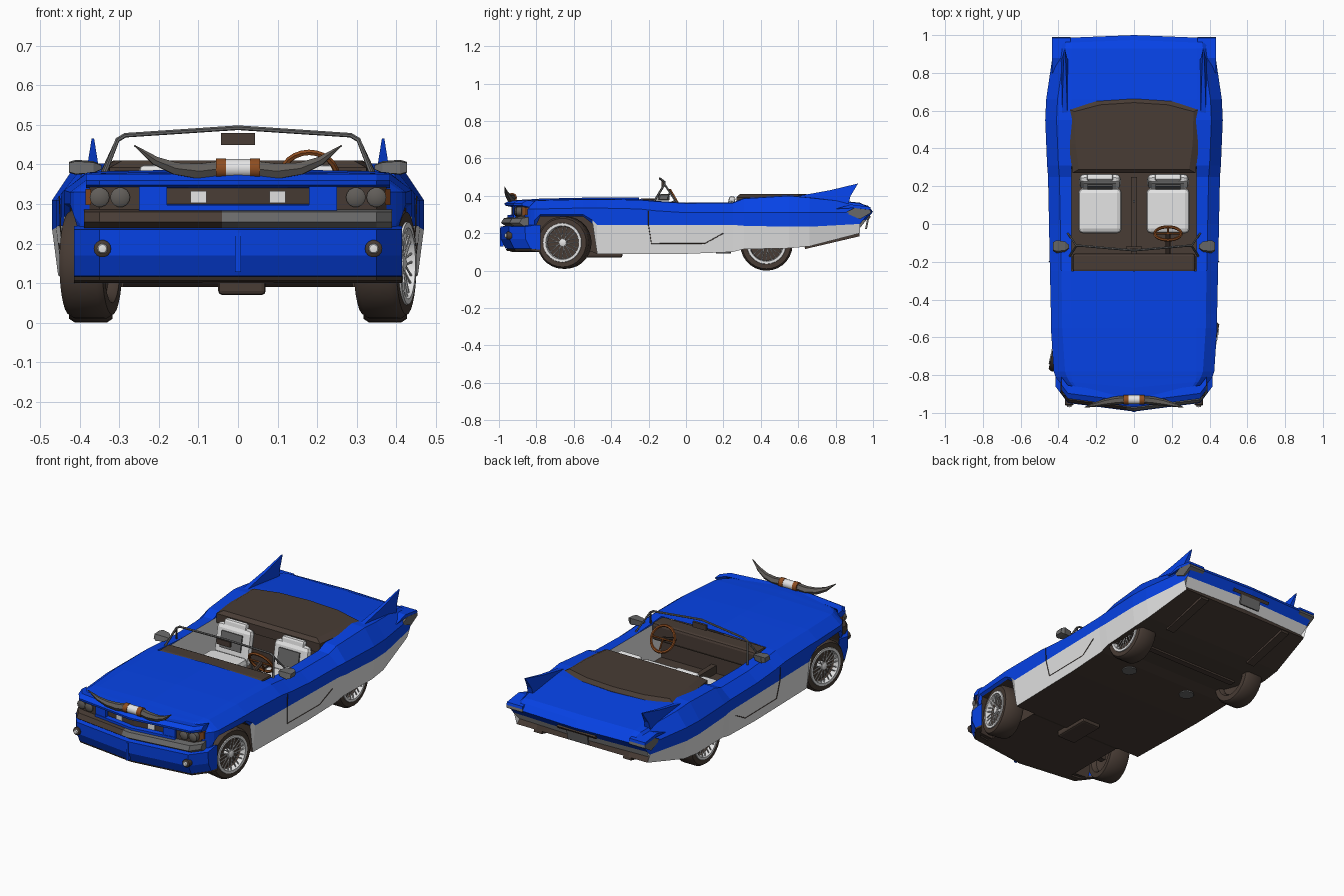
import bpy, bmesh, math
from mathutils import Matrix
if "Cube" in bpy.data.objects:
    bpy.data.objects.remove(bpy.data.objects["Cube"], do_unlink=True)

def colour(name, rgb):
    mat = bpy.data.materials.new(name)
    mat.diffuse_color = (*rgb, 1)
    mat.use_nodes = True
    mat.node_tree.nodes["Principled BSDF"].inputs["Base Color"].default_value = (*rgb, 1)
    return mat

BLUE = colour("body_blue", (0.002, 0.058, 0.83))
LIGHT = colour("light_grey", (0.78, 0.78, 0.78))
BROWN = colour("dark_brown", (0.065, 0.045, 0.035))
METAL = colour("dark_metal", (0.14, 0.14, 0.14))
TAN = colour("wood_tan", (0.27, 0.075, 0.015))
HORN = colour("horn_taupe", (0.12, 0.11, 0.1))
MIRRORED = (("left", 1), ("right", -1))

def finish(name, data, matrix, smooth):
    obj = bpy.data.objects.new(name, data)
    bpy.context.collection.objects.link(obj)
    obj.matrix_world = matrix or Matrix()
    bpy.ops.object.select_all(action='DESELECT')
    obj.select_set(True)
    bpy.context.view_layer.objects.active = obj
    if obj.type == 'CURVE':
        bpy.ops.object.convert(target='MESH')
    if smooth:
        bpy.ops.object.shade_smooth_by_angle(angle=math.radians(40))
    return obj

def make(name, verts, faces, mats, slots=None, smooth=False, matrix=None):
    mesh = bpy.data.meshes.new(name)
    mesh.from_pydata(verts, [], faces)
    for mat in mats:
        mesh.materials.append(mat)
    if slots:
        mesh.polygons.foreach_set("material_index", slots)
    bm = bmesh.new()
    bm.from_mesh(mesh)
    bmesh.ops.remove_doubles(bm, verts=bm.verts, dist=0.0005)
    bmesh.ops.dissolve_degenerate(bm, edges=bm.edges, dist=0.0001)
    bmesh.ops.recalc_face_normals(bm, faces=bm.faces)
    bm.to_mesh(mesh)
    bm.free()
    return finish(name, mesh, matrix, smooth)

def loft(name, rings, mat, closed=True, **extra):
    n = len(rings[0])
    faces = [(r * n + i, r * n + (i + 1) % n, r * n + n + (i + 1) % n, r * n + n + i)
             for r in range(len(rings) - 1) for i in range(n)]
    if closed:
        faces += [tuple(range(n)), tuple(range(len(rings) * n - n, len(rings) * n))]
    return make(name, [p for ring in rings for p in ring], faces, [mat], **extra)

def box(name, centre, size, mat, tilt=0, bevel=0):
    x, y, z = (s / 2 for s in size)
    rings = [[(-x, -y, h), (x, -y, h), (x, y, h), (-x, y, h)] for h in (-z, z)]
    obj = loft(name, rings, mat, matrix=Matrix.Translation(centre) @ Matrix.Rotation(tilt, 4, 'X'))
    if bevel:
        mod = obj.modifiers.new("soft_edges", 'BEVEL')
        mod.width, mod.segments = bevel, 2

def lathe(name, profile, mat, matrix, seg=28):
    turns = [math.tau * k / seg for k in range(seg + 1)]
    rings = [[(x, r * math.cos(a), r * math.sin(a)) for r, x in profile] for a in turns]
    loft(name, rings, mat, closed=False, smooth=True, matrix=matrix)

def tube(name, paths, radius, mat, matrix=None, cyclic=False):
    data = bpy.data.curves.new(name, 'CURVE')
    data.dimensions = '3D'
    data.bevel_depth, data.bevel_resolution, data.use_fill_caps = radius, 1, True
    data.materials.append(mat)
    for path in paths:
        spline = data.splines.new('POLY')
        spline.points.add(len(path) - 1)
        spline.use_cyclic_u = cyclic
        for point, p in zip(spline.points, path):
            point.co, point.radius = (*p[:3], 1), (p[3] if len(p) > 3 else 1)
    finish(name, data, matrix, True)

def nose(x):
    return -.93 + .13 * abs(x) + 1.2 * max(0, abs(x) - .35)

def bar(name, xs, profile, mat):
    loft(name, [[(x, nose(x) - d, z) for d, z in profile] for x in xs], mat)

# Body shell: y, centre top, edge top, half width, shoulder, colour split, sill
STATIONS = [
    (-.86, .375, .365, .37, .33, .25, .11), (-.83, .38, .37, .4, .33, .25, .1),
    (-.81, .382, .372, .415, .33, .27, .22), (-.78, .385, .375, .425, .33, .3, .29),
    (-.55, .39, .38, .44, .335, .3, .29), (-.5, .39, .38, .44, .335, .27, .25),
    (-.475, .39, .38, .44, .335, .245, .09), (-.25, .39, .378, .445, .33, .245, .09),
    (-.16, .385, .37, .447, .32, .245, .09), (0, .38, .36, .45, .31, .245, .09),
    (.25, .38, .362, .455, .31, .245, .1), (.31, .39, .385, .46, .31, .24, .115),
    (.55, .395, .4, .47, .31, .235, .12), (.66, .39, .39, .465, .31, .235, .13),
    (.93, .36, .36, .425, .31, .25, .2), (1, .345, .345, .42, .315, .27, .225)]

def section(y, zc, ze, w, zs, split, sill, spread=1):
    flat = sill if y > 0 else min(sill, .1)
    half = [(0, zc), (min(.33, w - .075), ze + .003), (w - .06, ze), (w, zs), (w, split),
            (w - .015, sill), (.29, sill), (.29, flat), (0, flat)]
    ring = []
    for x, z in half:
        x *= spread
        sweep = max(0, -.8 - y) * 1.2 * (1 - x / .4)
        under = .8 * abs(z - .315) + .04 * x if y > .97 else 0
        ring.append((x, y - sweep - under, z))
    return ring

halves = [section(*STATIONS[0], 0)] + [section(*s) for s in STATIONS] + [section(*STATIONS[-1], 0)]
verts, faces, slots = [], [], []
for side in (1, -1):
    for r, (a, b) in enumerate(zip(halves, halves[1:])):
        y = (a[4][1] + b[4][1]) / 2
        for i in range(8):
            if i > 0 or not -.25 < y < .31:  # leaves the cockpit open
                faces.append(tuple(range(len(verts), len(verts) + 4)))
                verts += [(side * p[0], p[1], p[2]) for p in (a[i], a[i + 1], b[i + 1], b[i])]
                slots.append(2 if i > 4 or r == 0 else 1 if i == 4 and y > -.5 else 0)
make("body_shell", verts, faces, [BLUE, LIGHT, BROWN], slots)

# Cockpit tub with pale door panels, folded roof cover
tub = [(x, y, z) for z in (.15, .365) for x, y in ((-.33, -.25), (.33, -.25), (.33, .31), (-.33, .31))]
make("cockpit_tub", tub, [(0, 1, 2, 3), (0, 1, 5, 4), (1, 2, 6, 5), (2, 3, 7, 6), (3, 0, 4, 7)],
     [BROWN, LIGHT], [0, 0, 1, 0, 1])
outline = [(.325, .27), (.345, .42), (.35, .61), (.2, .65), (0, .663)]
outline += [(-x, y) for x, y in reversed(outline[:-1])]
loft("folded_roof", [[(x * s, .46 + (y - .46) * s, z) for x, y in outline]
                     for s, z in ((1, .34), (1, .392), (.9, .41))], BROWN)

# Dashboard, rear plate and underside blocks
box("dashboard", (0, -.205, .335), (.65, .1, .1), BROWN, bevel=.015)
box("centre_tunnel", (0, 0, .17), (.03, .5, .05), BROWN)
box("gear_lever", (0, .12, .22), (.012, .012, .08), METAL)
box("number_plate", (0, .968, .25), (.13, .01, .055), METAL, -.2)
box("rear_slot", (0, .978, .285), (.24, .012, .018), BROWN, -.65)
box("oil_pan", (.01, -.45, .09), (.12, .22, .04), BROWN, bevel=.01)
box("bumper_ridge", (0, -.985, .178), (.014, .02, .1), BLUE)
for label, y in (("front", -.65), ("rear", .43)):
    box(label + "_axle", (0, y, .125), (.66, .035, .035), BROWN)

# Steering wheel and windscreen frame
tilted = Matrix.Translation((.18, -.05, .37)) @ Matrix.Rotation(-math.pi / 3, 4, 'X')
circle = [(.07 * math.cos(a), .07 * math.sin(a), 0) for a in (math.tau * k / 24 for k in range(24))]
tube("steering_wheel", [circle], .008, TAN, tilted, True)
tube("steering_spokes", [[(0, 0, 0), circle[k]] for k in (0, 12, 6)], .005, TAN, tilted)
tube("steering_column", [[(.18, -.05, .37), (.18, -.2, .31)]], .012, BROWN)
arch = [(-.34, -.17, .37), (-.305, -.115, .462), (-.285, -.115, .474), (0, -.14, .493)]
tube("windscreen_frame", [arch + [(-x, y, z) for x, y, z in reversed(arch[:-1])]], .006, METAL)
box("rear_view_mirror", (0, -.125, .464), (.086, .014, .03), BROWN)

for label, s in MIRRORED:
    # Seats
    box(label + "_seat_cushion", (s * .18, .07, .2), (.23, .24, .08), LIGHT, bevel=.025)
    box(label + "_seat_back", (s * .18, .225, .275), (.22, .05, .2), LIGHT, -.2, .025)
    box(label + "_head_rest", (s * .18, .245, .375), (.14, .035, .045), LIGHT, -.2, .012)
    box(label + "_seat_panel", (s * .18, .196, .3), (.13, .008, .09), METAL, -.2)
    # Door mirror, quarter light and door seam
    tube(label + "_quarter_frame", [[(s * .305, -.115, .462), (s * .35, -.05, .365)]], .005, METAL)
    loft(label + "_door_mirror", [[(s * x, -.12 + dy * k, .393 + dz * k) for dy, dz in
         ((-.034, -.017), (.03, -.019), (.034, .019), (-.024, .015))]
         for x, k in ((.345, .3), (.365, .8), (.41, 1), (.428, .7))], METAL)
    seam = [(.452, -.2, .32), (.449, -.2, .24), (.438, -.185, .145), (.442, .1, .145), (.453, .2, .2)]
    tube(label + "_door_seam", [[(s * x, y, z) for x, y, z in seam]], .002, BROWN)
    # Tail fin, tail light and exhaust
    blade = [(.45, .375), (.62, .403), (.77, .43), (.92, .466), (.88, .4), (.865, .345)]
    loft(label + "_tail_fin", [[(s * (.367 + e * (.02 - .16 * max(0, z - .36))), y, z)
                               for y, z in blade] for e in (-1, 1)], BLUE)
    for part, mat, pod in (("light", METAL, [(.85, .31), (.9, .335), (.985, .325), (.99, .31), (.93, .275)]),
                           ("pod_cap", BLUE, [(.8, .33), (.88, .354), (.985, .34), (.988, .325), (.9, .335)])):
        loft(f"{label}_tail_{part}", [[(s * x, y, z) for y, z in pod] for x in (.335, .434)], mat)
    box(label + "_exhaust", (s * .28, .78, .162), (.05, .3, .025), BROWN, .23)
    # Headlights and fog lights
    bar(label + "_headlight_panel", (s * .25, s * .35, s * .375), ((0, .35), (.012, .35), (.012, .285), (0, .285)), BROWN)
    bar(label + "_indicator", (s * .372, s * .386), ((-.02, .338), (.02, .338), (.02, .298), (-.02, .298)), TAN)
    for lamp, x, z, r, d, mat in (("inner_headlight", .298, .317, .025, .005, HORN),
                                  ("outer_headlight", .35, .317, .025, .005, HORN),
                                  ("fog_light", .343, .187, .022, .055, BROWN), ("fog_lens", .343, .187, .013, .063, LIGHT)):
        spot = Matrix.Translation((s * x, nose(x) - d, z)) @ Matrix.Rotation(-math.pi / 2, 4, 'Z')
        lathe(f"{label}_{lamp}", [(r, -.01), (r, .016), (r * .8, .02), (0, .022)], mat, spot, 14)
    # Bull horn
    horn = [(.04, -.93, .39, 1), (.1, -.935, .383, 1), (.16, -.945, .39, .8), (.21, -.957, .41, .55), (.262, -.97, .448, .08)]
    tube(label + "_horn", [[(s * x, y, z, r) for x, y, z, r in horn]], .022, HORN)
    lathe(label + "_horn_band", [(0, -.013), (.026, -.013), (.026, .013), (0, .013)], TAN,
          Matrix.Translation((s * .043, -.93, .39)), 14)
    # Slot cheeks and vents, floor plates
    bar(label + "_slot_cheek", (s * .18, s * .25), ((0, .345), (.022, .345), (.022, .285), (0, .285)), BLUE)
    bar(label + "_slot_vent", (s * .08, s * .12), ((0, .333), (.006, .333), (.006, .303), (0, .303)), LIGHT)
    for spot, y in (("front", -.3), ("middle", -.05), ("rear", .2)):
        lathe(f"{label}_{spot}_floor_plug", [(.04, -.004), (.04, .004), (0, .004)], METAL,
              Matrix.Translation((s * .2, y, .096)) @ Matrix.Rotation(math.pi / 2, 4, 'Y'), 12)
    # Wheels: front pair steered
    for end, y, z, steer in (("front", -.65, .15, -.2), ("rear", .43, .14, 0)):
        hub = Matrix.Translation((s * .372, y, z)) @ Matrix.Rotation(steer + (math.pi if s < 0 else 0), 4, 'Z')
        tag = f"{end}_{label}_"
        lathe(tag + "tyre", [(.1, -.055), (.13, -.055), (.14, -.04), (.14, .04), (.13, .055), (.1, .055),
                             (.09, .03), (.09, -.04)], BROWN, hub)
        lathe(tag + "rim", [(.106, .052), (.104, .06), (.09, .06), (.086, .03), (.1, .03)], LIGHT, hub)
        lathe(tag + "backing", [(.092, .01), (0, .012), (.092, -.03)], BROWN, hub)
        lathe(tag + "hub_cap", [(.02, .01), (.02, .05), (0, .058)], LIGHT, hub, 12)
        angles = [(math.tau * k / 20, .35 if k % 2 else -.35) for k in range(20)]
        tube(tag + "spokes", [[(.045, .018 * math.cos(a), .018 * math.sin(a)),
             (.05, .09 * math.cos(a + b), .09 * math.sin(a + b))] for a, b in angles], .003, LIGHT, hub)

# Nose: horn wrap, bonnet lip, slot rail, grille and bumper
lathe("horn_wrap", [(0, -.031), (.024, -.031), (.024, .031), (0, .031)], LIGHT, Matrix.Translation((0, -.93, .39)), 14)
bar("bonnet_lip", (-.385, -.35, 0, .35, .385), ((-.03, .372), (.012, .376), (.04, .36), (.038, .348), (0, .34)), BLUE)
bar("slot_lower_rail", (-.25, 0, .25), ((0, .3), (.025, .297), (.025, .283), (0, .28)), BLUE)
GRILLE = ((0, .288), (.045, .28), (.06, .255), (.03, .235), (0, .235))
bar("grille_right", (-.39, -.35, -.04), GRILLE, BROWN)
bar("grille_left", (-.04, 0, .35, .39), GRILLE, METAL)
WIDE = (-.415, -.35, 0, .35, .415)
bar("front_bumper", WIDE, ((-.02, .245), (0, .245), (.063, .235), (.06, .17), (.035, .118), (-.02, .112)), BLUE)
bar("bumper_underside", WIDE, ((-.02, .112), (.034, .117), (.028, .106), (-.02, .1)), BROWN)
